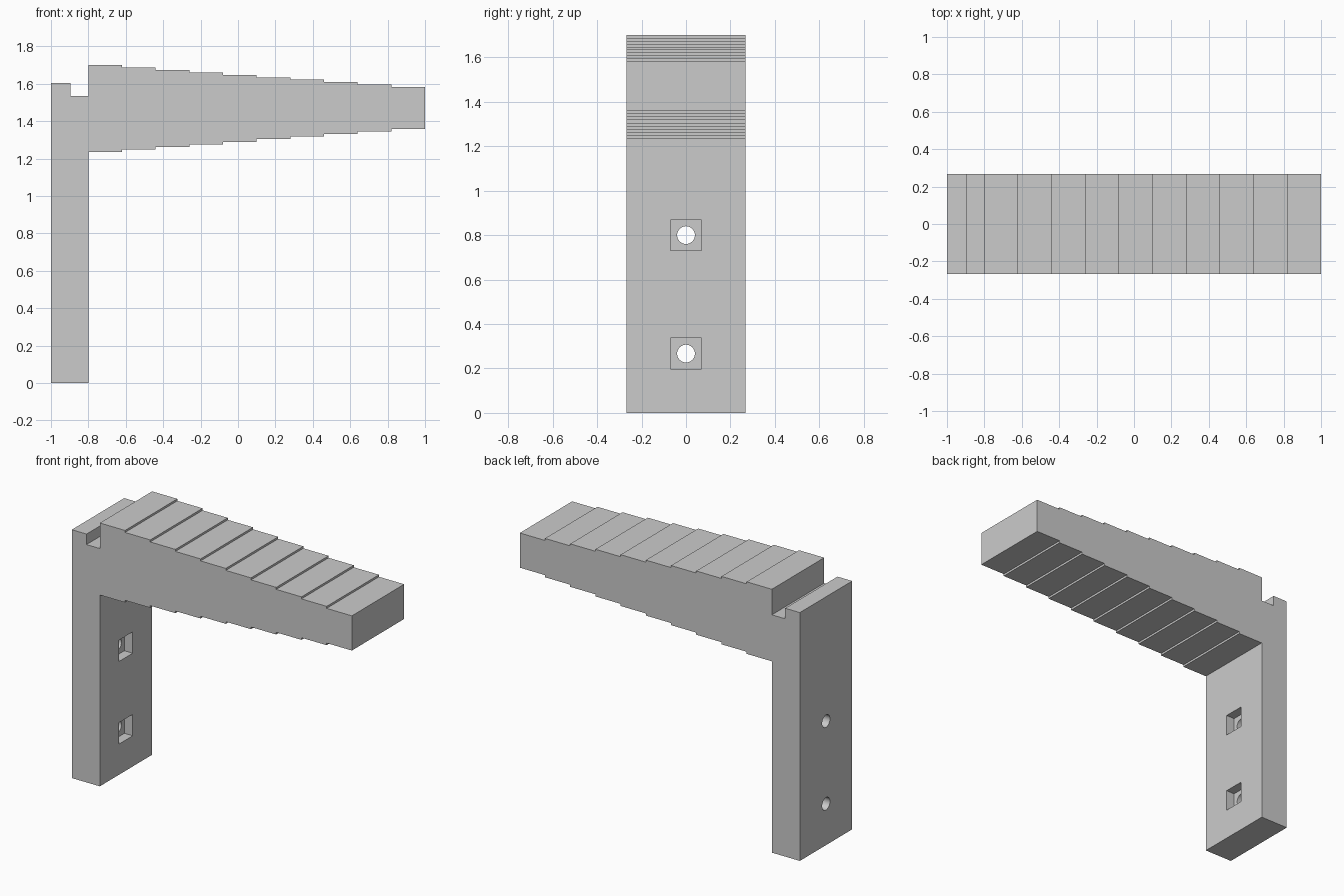
import bpy, bmesh, math
from mathutils import Matrix

cube = bpy.data.objects.get("Cube")
if cube:
    bpy.data.objects.remove(cube, do_unlink=True)

HALF_WIDTH = 0.267
STEPS = 10
POST_FRONT = -0.8
POCKET_DEPTH = 0.06

grey = bpy.data.materials.new("plain grey")
grey.use_nodes = True
colour = (0.6, 0.6, 0.6, 1)
grey.diffuse_color = colour
grey.node_tree.nodes["Principled BSDF"].inputs["Base Color"].default_value = colour


def make_object(name, bm):
    bmesh.ops.recalc_face_normals(bm, faces=bm.faces)
    mesh = bpy.data.meshes.new(name)
    bm.to_mesh(mesh)
    bm.free()
    mesh.materials.append(grey)
    obj = bpy.data.objects.new(name, mesh)
    bpy.context.collection.objects.link(obj)
    return obj


def stepped_edge(z_start, z_end):
    """Flat treads running from the post to the tip of the arm."""
    points = []
    run = (1 - POST_FRONT) / STEPS
    for i in range(STEPS):
        z = z_start + (z_end - z_start) * i / (STEPS - 1)
        x = POST_FRONT + run * i
        points += [(x, z), (x + run, z)]
    return points


# Bracket: post with a notched top and a stepped, tapering arm
post = [(POST_FRONT, 0), (-1, 0), (-1, 1.603), (-0.895, 1.603),
        (-0.895, 1.535), (POST_FRONT, 1.535)]
profile = post + stepped_edge(1.7, 1.582) + stepped_edge(1.235, 1.358)[::-1]
bm = bmesh.new()
side = bm.faces.new([bm.verts.new((x, -HALF_WIDTH, z)) for x, z in profile])
extruded = bmesh.ops.extrude_face_region(bm, geom=[side], use_keep_orig=True)
moved = [v for v in extruded["geom"] if isinstance(v, bmesh.types.BMVert)]
bmesh.ops.translate(bm, verts=moved, vec=(0, 2 * HALF_WIDTH, 0))
bracket = make_object("bracket", bm)


def cut(cutter):
    cutter.hide_render = True
    mod = bracket.modifiers.new(cutter.name, "BOOLEAN")
    mod.operation = "DIFFERENCE"
    mod.solver = "EXACT"
    mod.object = cutter
    bpy.context.view_layer.objects.active = bracket
    bpy.ops.object.modifier_apply(modifier=mod.name)
    bpy.data.objects.remove(cutter, do_unlink=True)


# Bolt holes: square nut pocket on the arm side, round hole right through
for z in (0.267, 0.8):
    bm = bmesh.new()
    bmesh.ops.create_cube(bm, size=1, matrix=Matrix.Translation((POST_FRONT, 0, z))
                          @ Matrix.Diagonal((2 * POCKET_DEPTH, 0.138, 0.138, 1)))
    cut(make_object("nut_pocket_cutter", bm))
    bm = bmesh.new()
    bmesh.ops.create_cone(bm, cap_ends=True, segments=32, radius1=0.04, radius2=0.04,
                          depth=0.5, matrix=Matrix.Translation((-0.9, 0, z))
                          @ Matrix.Rotation(math.pi / 2, 4, "Y"))
    cut(make_object("bolt_hole_cutter", bm))

# Round the hole walls, keep every other edge sharp
bracket.select_set(True)
bpy.context.view_layer.objects.active = bracket
bpy.ops.object.shade_smooth_by_angle(angle=math.radians(30))
